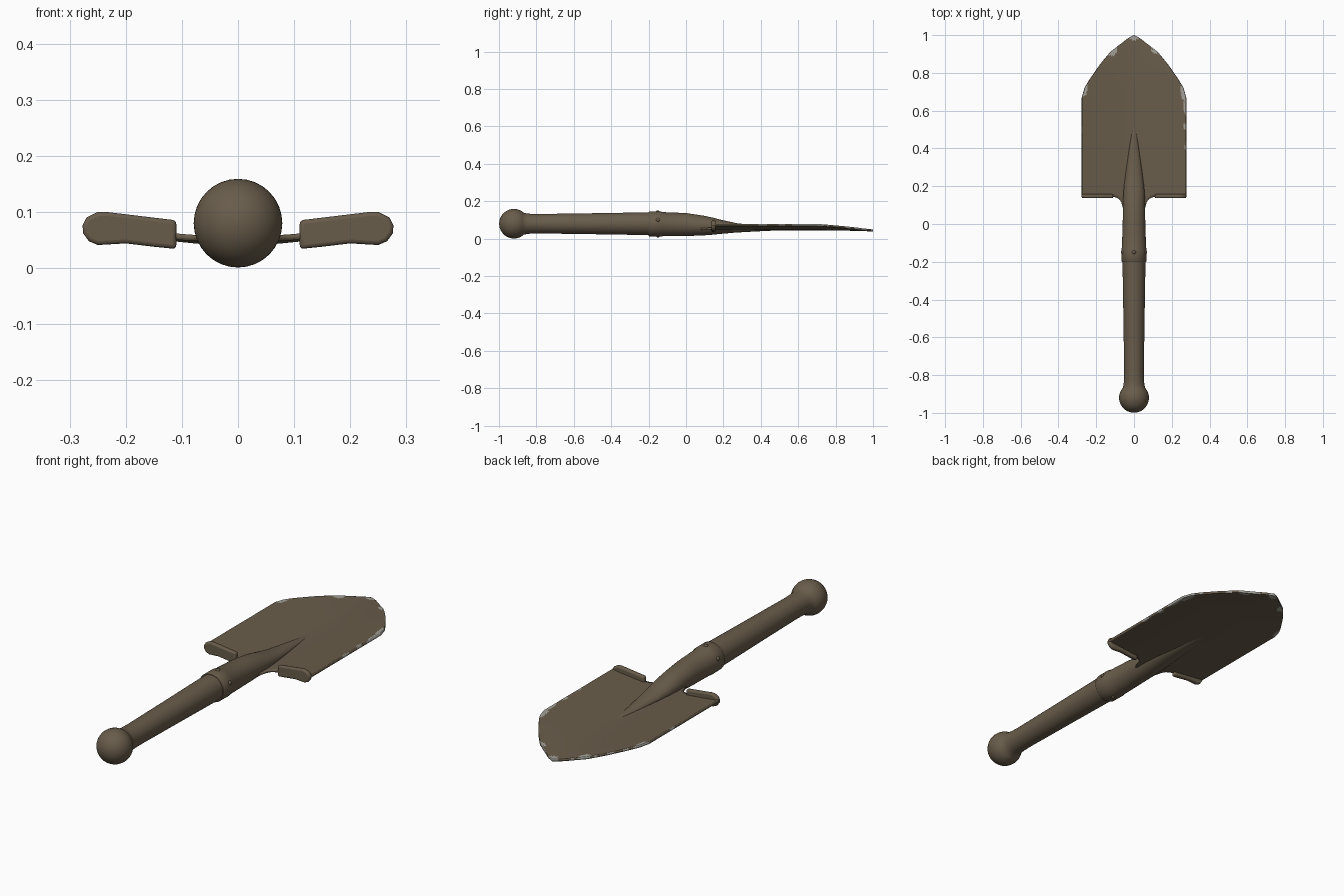
import bpy, bmesh, math, random
from mathutils import Vector

random.seed(4)
old = bpy.data.objects.get("Cube")
if old:
    bpy.data.objects.remove(old, do_unlink=True)


def material(name, rgb):
    m = bpy.data.materials.new(name)
    m.use_nodes = True
    m.diffuse_color = (*rgb, 1)
    m.node_tree.nodes["Principled BSDF"].inputs["Base Color"].default_value = (*rgb, 1)
    return m


BROWN = material("olive_brown_paint", (0.14, 0.108, 0.07))
STEEL = material("worn_steel", (0.36, 0.35, 0.31))


def finish(name, bm, angle=40):
    mesh = bpy.data.meshes.new(name)
    bm.to_mesh(mesh)
    bm.free()
    ob = bpy.data.objects.new(name, mesh)
    bpy.context.collection.objects.link(ob)
    mesh.materials.append(BROWN)
    mesh.materials.append(STEEL)
    bpy.ops.object.select_all(action="DESELECT")
    ob.select_set(True)
    bpy.context.view_layer.objects.active = ob
    bpy.ops.object.shade_smooth_by_angle(angle=math.radians(angle))
    return ob


def interp(points, t):
    for (a, va), (b, vb) in zip(points, points[1:]):
        if t <= b:
            return va + (vb - va) * (t - a) / (b - a)
    return points[-1][1]


def loft(name, sections, sides=32):
    """Skin elliptical sections (y, centre z, x radius, z radius)."""
    bm = bmesh.new()
    rings = []
    for y, cz, rx, rz in sections:
        rings.append([bm.verts.new((rx * math.cos(k * math.tau / sides), y,
                                    cz + rz * math.sin(k * math.tau / sides)))
                      for k in range(sides)])
    for r, s in zip(rings, rings[1:]):
        for k in range(sides):
            n = (k + 1) % sides
            bm.faces.new((r[k], r[n], s[n], s[k]))
    bm.faces.new(rings[0])
    bm.faces.new(rings[-1])
    bmesh.ops.recalc_face_normals(bm, faces=bm.faces)
    return finish(name, bm)


# Wooden handle with ball end
AXIS, BALL = 0.08, 0.079
profile = []
for i in range(17):
    a = math.radians(2 + 130 * i / 16)
    profile.append((-0.92 - BALL * math.cos(a), BALL * math.sin(a)))
profile += [(-0.85, 0.055), (-0.83, 0.053), (-0.78, 0.052), (-0.5, 0.056), (-0.19, 0.061)]
loft("handle", [(y, AXIS, r, r) for y, r in profile])

# Socket tapering into the blade spine: y, top, bottom, half width
spine = [(-0.2, 0.143, 0.014, 0.064), (-0.195, 0.146, 0.012, 0.067),
         (-0.135, 0.146, 0.011, 0.067), (-0.125, 0.142, 0.013, 0.064),
         (0, 0.137, 0.014, 0.06), (0.1, 0.122, 0.018, 0.058),
         (0.15, 0.111, 0.022, 0.057), (0.2, 0.098, 0.027, 0.053),
         (0.27, 0.083, 0.033, 0.044), (0.4, 0.067, 0.04, 0.026),
         (0.53, 0.054, 0.046, 0.006)]
loft("socket", [(y, (t + b) / 2, w, (t - b) / 2) for y, t, b, w in spine])

# Rivets and clip on the socket collar
for i, deg in enumerate((90, 20, 160, 270)):
    a = math.radians(deg)
    bm = bmesh.new()
    bmesh.ops.create_uvsphere(bm, u_segments=12, v_segments=8, radius=0.011)
    pos = Vector((0.062 * math.cos(a), -0.15, AXIS - 0.001 + 0.062 * math.sin(a)))
    bmesh.ops.translate(bm, verts=bm.verts, vec=pos)
    finish("collar_rivet_%d" % (i + 1), bm)

# Dished pointed blade
HALF = 0.276
FRONT = [(0, 1.0), (0.03, 0.985), (0.075, 0.95), (0.125, 0.912), (0.18, 0.845),
         (0.235, 0.765), (0.262, 0.72), (HALF, 0.67)]
REAR = [(0, 0.07), (0.058, 0.08), (0.066, 0.115), (0.08, 0.134), (0.1, 0.142), (HALF, 0.142)]
# Paint chips: x, y, x radius, y radius
CHIPS = [(0, 1.0, 0.028, 0.03), (-0.12, 0.925, 0.035, 0.035), (0.115, 0.93, 0.022, 0.03),
         (-0.268, 0.72, 0.022, 0.05), (0.268, 0.71, 0.02, 0.06), (0.276, 0.63, 0.012, 0.06),
         (0.274, 0.515, 0.012, 0.018), (0.278, 0.41, 0.008, 0.03), (-0.278, 0.5, 0.008, 0.02)]


def blade_z(x, y):
    droop = 0.006 * max(0, (y - 0.7) / 0.3) ** 2
    return 0.05 + 0.024 * (abs(x) / HALF) ** 1.5 - droop


bm = bmesh.new()
COLS, ROWS = 64, 64
grid = []
for i in range(COLS + 1):
    x = HALF * math.sin(math.pi / 2 * (2 * i / COLS - 1) * 0.8) / math.sin(math.pi * 0.4)
    y0, y1 = interp(REAR, abs(x)), interp(FRONT, abs(x))
    col = []
    for j in range(ROWS + 1):
        t = 1 - (1 - j / ROWS) ** 1.4
        y = y0 + (y1 - y0) * t
        col.append(bm.verts.new((x, y, blade_z(x, y))))
    grid.append(col)
for i in range(COLS):
    for j in range(ROWS):
        f = bm.faces.new((grid[i][j], grid[i + 1][j], grid[i + 1][j + 1], grid[i][j + 1]))
        c = f.calc_center_median()
        chipped = any(((c.x - x) / rx) ** 2 + ((c.y - y) / ry) ** 2 < random.uniform(0.75, 1.1)
                      for x, y, rx, ry in CHIPS)
        scuffed = j == ROWS - 1 and random.random() < 0.4
        f.material_index = 1 if chipped or scuffed else 0
blade = finish("blade", bm)
solid = blade.modifiers.new("thickness", "SOLIDIFY")
solid.thickness = 0.011
solid.offset = 0

# Rolled foot treads along the rear of the blade
TREAD = [(0.11, 0.034), (0.15, 0.038), (0.2, 0.044), (0.25, 0.041), (0.266, 0.048),
         (0.276, 0.062), (0.277, 0.076), (0.27, 0.09), (0.25, 0.1), (0.235, 0.1), (0.11, 0.085)]
for side, label in ((1, "left"), (-1, "right")):
    bm = bmesh.new()
    face = bm.faces.new([bm.verts.new((side * x, 0.137, z)) for x, z in TREAD])
    ext = bmesh.ops.extrude_face_region(bm, geom=[face])
    moved = [v for v in ext["geom"] if isinstance(v, bmesh.types.BMVert)]
    bmesh.ops.translate(bm, verts=moved, vec=(0, 0.022, 0))
    bmesh.ops.recalc_face_normals(bm, faces=bm.faces)
    tread = finish(label + "_foot_tread", bm)
    bevel = tread.modifiers.new("rounding", "BEVEL")
    bevel.width = 0.007
    bevel.segments = 3
    bevel.limit_method = "ANGLE"
    bevel.angle_limit = math.radians(50)
